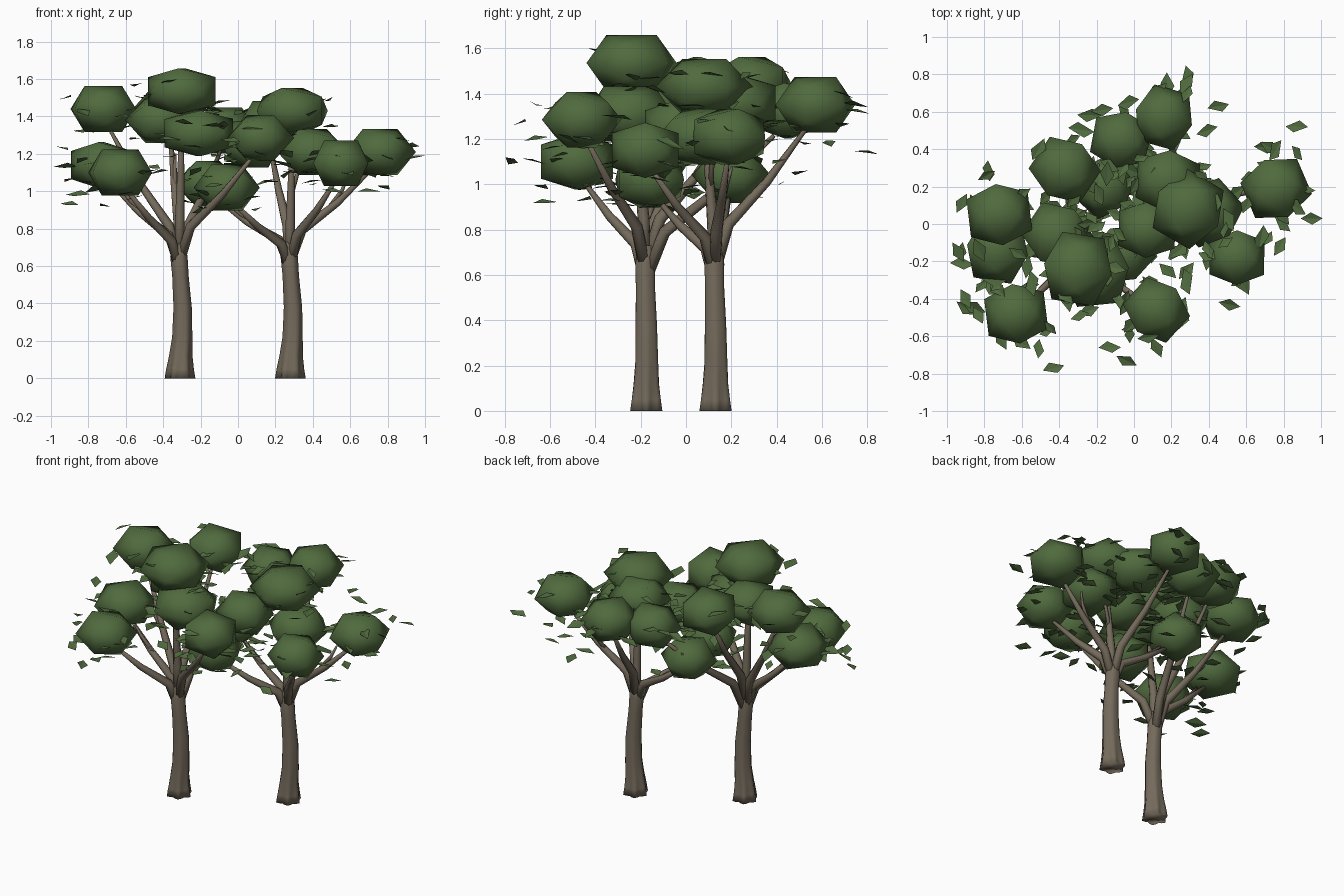
import bpy, bmesh, math, random
from mathutils import Vector, Matrix

if "Cube" in bpy.data.objects:
    bpy.data.objects.remove(bpy.data.objects["Cube"])

random.seed(7)


def material(name, rgb):
    m = bpy.data.materials.new(name)
    m.diffuse_color = (*rgb, 1)
    m.use_nodes = True
    m.node_tree.nodes["Principled BSDF"].inputs["Base Color"].default_value = m.diffuse_color
    return m


BARK = material("bark brown", (0.175, 0.145, 0.105))
LEAF = material("leaf green", (0.08, 0.145, 0.048))


def finish(bm, name, mat, smooth=True, recalc=True):
    if recalc:
        bmesh.ops.recalc_face_normals(bm, faces=bm.faces)
    me = bpy.data.meshes.new(name)
    bm.to_mesh(me)
    bm.free()
    me.materials.append(mat)
    for p in me.polygons:
        p.use_smooth = smooth
    ob = bpy.data.objects.new(name, me)
    bpy.context.collection.objects.link(ob)
    return ob


def tube(name, pts, radii, sides, lobes=None):
    """Loft rings along a path; lobes gives fluting strength per ring."""
    bm = bmesh.new()
    pts = [Vector(p) for p in pts]
    rings = []
    for i, (p, r) in enumerate(zip(pts, radii)):
        d = (pts[min(i + 1, len(pts) - 1)] - pts[max(i - 1, 0)]).normalized()
        if lobes:
            d = Vector((0, 0, 1))
        q = Vector((0, 0, 1)).rotation_difference(d)
        ring = []
        for k in range(sides):
            a = 2 * math.pi * k / sides
            rr = r * (1 + (lobes[i] * math.cos(6 * a) if lobes else 0))
            ring.append(bm.verts.new(p + q @ Vector((rr * math.cos(a), rr * math.sin(a), 0))))
        rings.append(ring)
    for a, b in zip(rings, rings[1:]):
        for k in range(sides):
            j = (k + 1) % sides
            bm.faces.new((a[k], a[j], b[j], b[k]))
    bm.faces.new(rings[0][::-1])
    bm.faces.new(rings[-1])
    return finish(bm, name, BARK)


def clump(name, x, y, z, w):
    """Flattened icosahedron with an edge on top."""
    bm = bmesh.new()
    t = (1 + math.sqrt(5)) / 2
    R = w / 0.93
    rot = Matrix.Rotation(random.uniform(0, math.pi), 3, 'Z')
    for a in (-1, 1):
        for b in (-t, t):
            for v in ((a, 0, b), (0, b, a), (b, a, 0)):
                p = rot @ (Vector(v).normalized() * R)
                p.z *= 0.122 / (0.85 * R)
                bm.verts.new(p + Vector((x, y, z)))
    bmesh.ops.convex_hull(bm, input=bm.verts[:])
    return finish(bm, name, LEAF)


def add_leaf(bm, c, size):
    """Small, nearly level diamond leaf, slightly folded."""
    m = Matrix.Rotation(random.uniform(0, 6.28), 3, 'Z') @ \
        Matrix.Rotation(random.gauss(0, 0.22), 3, 'X') @ \
        Matrix.Rotation(random.gauss(0, 0.22), 3, 'Y')
    s = random.uniform(-0.35, 0.35)
    shape = ((-1, 0, 0), (s, -0.55, 0.12), (1, 0, 0), (-s, 0.55, 0.12))
    v = [bm.verts.new(Vector(c) + m @ (Vector(p) * size)) for p in shape]
    bm.faces.new((v[0], v[1], v[2]))
    bm.faces.new((v[0], v[2], v[3]))


# Foliage clumps: x, y, z, half width
TREES = {
    "left": [(-.72, .05, 1.44, .18), (-.30, -.24, 1.535, .20), (-.37, .29, 1.44, .18),
             (-.21, -.25, 1.31, .20), (-.63, -.48, 1.10, .175), (-.73, -.14, 1.14, .18),
             (.12, -.46, 1.285, .17), (-.41, -.06, 1.38, .18), (-.07, .45, 1.325, .165)],
    "right": [(.29, .08, 1.43, .20), (.40, .06, 1.21, .18), (.55, -.18, 1.15, .16),
              (.76, .19, 1.21, .18), (-.06, -.16, 1.02, .165), (-.16, .20, 1.04, .165),
              (.16, .57, 1.35, .17), (.18, .23, 1.36, .18), (.07, -.03, 1.25, .165)],
}
BASE = {"left": (-.31, -.175), "right": (.28, .13)}
# Which clumps carry a visible limb
LIMBS = {"left": (0, 1, 2, 4, 5, 6, 8), "right": (0, 2, 3, 4, 5, 6)}

for side, clumps in TREES.items():
    bx, by = BASE[side]
    # Trunk with fluted root flare
    bend = [(0, 0), (0, 0), (.004, 0), (.012, .002), (.014, 0), (.002, -.004), (-.006, -.005), (-.004, -.002)]
    zs = [0, .05, .12, .22, .38, .55, .65, .73]
    path = [(bx + a, by + b, z) for (a, b), z in zip(bend, zs)]
    tube(side + "_trunk", path, [.072, .066, .058, .052, .048, .043, .045, .03], 24,
         [.14, .12, .08, .04, .02, .02, .03, 0])
    # Limbs fanning out of the trunk head
    for n, i in enumerate(LIMBS[side]):
        x, y, z, w = clumps[i]
        start = Vector((bx - .004, by - .004, .58 + .02 * (n % 3)))
        end = Vector((x, y, z - .04))
        end = start.lerp(end, 0.9)
        out = Vector((end.x - start.x, end.y - start.y, 0))
        p1 = start.lerp(end, .25) + Vector((0, 0, .05)) - out * .10
        p2 = start.lerp(end, .6) + Vector((0, 0, .02)) - out * .02
        tube(f"{side}_limb_{n + 1}", [start, p1, p2, end], [.028, .027, .020, .010], 7)
        # Side twig
        if n % 2 == 0:
            tip = p2 + out * .30 + Vector((random.uniform(-.08, .08), random.uniform(-.08, .08), .14))
            tube(f"{side}_twig_{n + 1}", [p1.lerp(p2, .7), p2.lerp(tip, .5), tip], [.014, .011, .006], 5)
    # Clumps and loose leaves around them
    bm = bmesh.new()
    for i, (x, y, z, w) in enumerate(clumps):
        clump(f"{side}_foliage_{i + 1}", x, y, z, w)
        for k in range(10):
            a = random.uniform(0, 2 * math.pi)
            r = w * random.uniform(.75, 1.35)
            px = max(-.92, min(.92, x + r * math.cos(a)))
            py = max(-.72, min(.75, y + r * math.sin(a)))
            add_leaf(bm, (px, py, z + random.uniform(-.14, .07)), random.uniform(.045, .075))
    finish(bm, side + "_loose_leaves", LEAF, smooth=False, recalc=False)

# Outermost stray leaves
STRAY = [(.29, .79, 1.14), (.45, .63, 1.18), (.39, .50, 1.05), (.87, .52, 1.18), (.70, .41, 1.0),
         (.95, .03, 1.18), (.78, -.12, 1.02), (.51, -.43, 1.0), (-.43, -.77, 1.1), (-.71, -.62, .92),
         (-.90, -.45, .93), (-.94, -.15, 1.23), (-.17, .61, 1.38), (-.04, -.73, 1.27),
         (.12, -.66, 1.2), (-.13, -.66, 1.35), (-.90, -.40, 1.06), (.28, -.25, 1.1), (.18, -.25, 1.05)]
bm = bmesh.new()
for c in STRAY:
    add_leaf(bm, c, .06)
finish(bm, "stray_leaves", LEAF, smooth=False, recalc=False)
